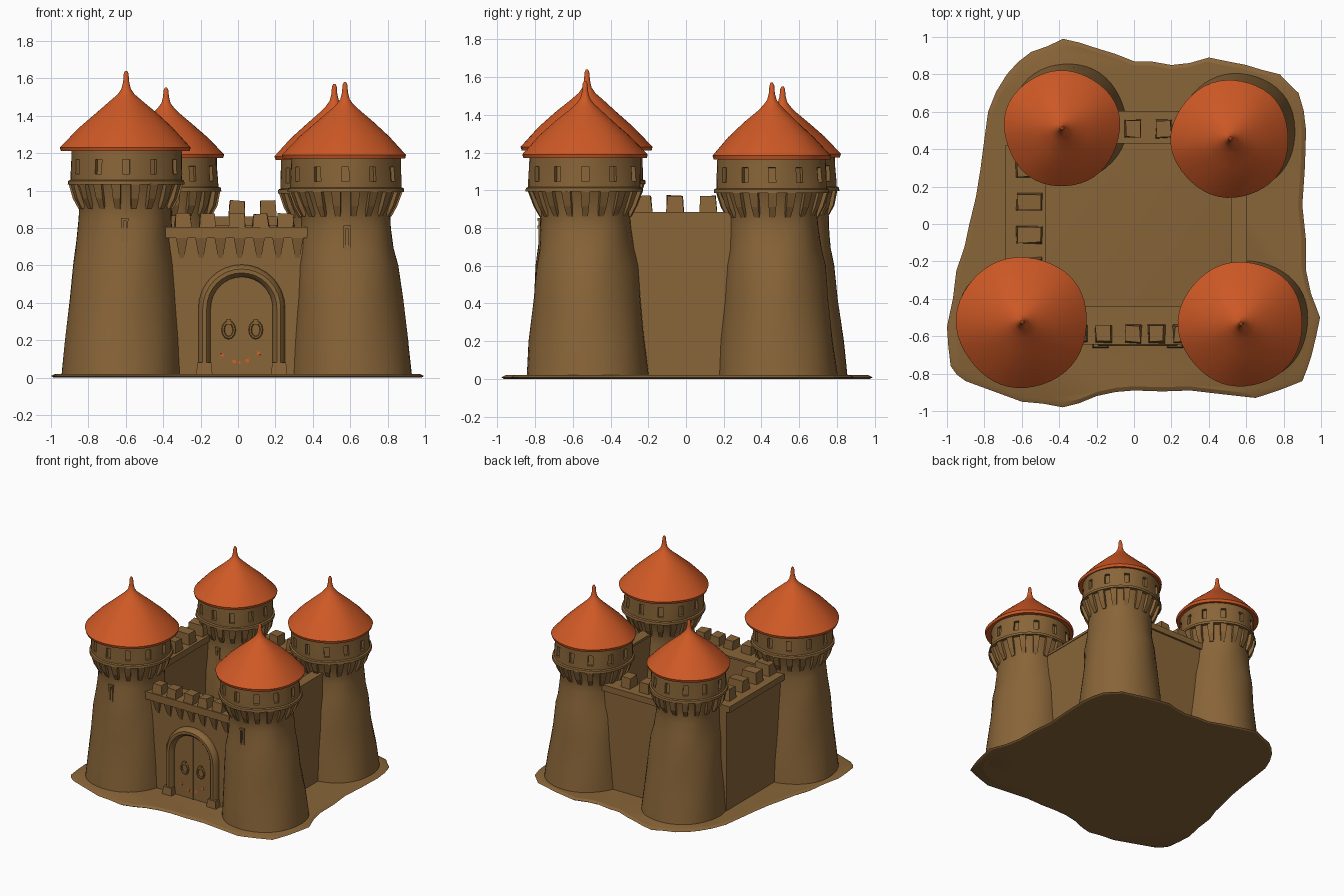
import bpy, bmesh, math, random
from mathutils import Vector

if "Cube" in bpy.data.objects:
    bpy.data.objects.remove(bpy.data.objects["Cube"])

random.seed(4)


def material(name, rgb):
    m = bpy.data.materials.new(name)
    m.diffuse_color = (*rgb, 1)
    m.use_nodes = True
    m.node_tree.nodes["Principled BSDF"].inputs["Base Color"].default_value = m.diffuse_color
    return m


STONE = material("brown stone", (0.25, 0.130, 0.040))
TILE = material("orange tile", (0.62, 0.100, 0.019))


def finish(name, bm, mat, angle=35):
    bmesh.ops.recalc_face_normals(bm, faces=bm.faces)
    me = bpy.data.meshes.new(name)
    bm.to_mesh(me)
    bm.free()
    ob = bpy.data.objects.new(name, me)
    bpy.context.collection.objects.link(ob)
    me.materials.append(mat)
    bpy.ops.object.select_all(action='DESELECT')
    ob.select_set(True)
    bpy.context.view_layer.objects.active = ob
    if angle:
        bpy.ops.object.shade_smooth_by_angle(angle=math.radians(angle))
    return ob


def loft(bm, rings):
    """Bridge closed rings of points and cap both ends; returns face rows."""
    vs = [[bm.verts.new(p) for p in r] for r in rings]
    n = len(vs[0])
    rows = [[bm.faces.new((a[i], a[(i + 1) % n], b[(i + 1) % n], b[i]))
             for i in range(n)] for a, b in zip(vs, vs[1:])]
    bm.faces.new(vs[0])
    bm.faces.new(vs[-1])
    return rows


def block(bm, lo, hi, taper=0.0, jitter=0.0):
    """Box whose top is drawn in by taper."""
    (x0, y0, z0), (x1, y1, z1) = lo, hi
    j = lambda: random.uniform(-jitter, jitter)
    rings = []
    for z, t in ((z0, 0), (z1, taper)):
        rings.append([(x + j(), y + j(), z + j()) for x, y in
                      ((x0 + t, y0 + t), (x1 - t, y0 + t),
                       (x1 - t, y1 - t), (x0 + t, y1 - t))])
    loft(bm, rings)


def ring(c, r, z, n, wobble=0.0, phase=0.0):
    pts = []
    for i in range(n):
        a = math.tau * (i - 0.5) / n
        q = r + wobble * (math.sin(3 * a + 7 * z + phase) + math.sin(5 * a - 9 * z + phase))
        pts.append((c[0] + q * math.cos(a), c[1] + q * math.sin(a), z))
    return pts


def sink(bm, faces, depth):
    """Recess faces towards the tower axis."""
    bm.normal_update()
    res = bmesh.ops.extrude_discrete_faces(bm, faces=faces)
    for f in res['faces']:
        d = f.normal.copy()
        for v in f.verts:
            v.co -= d * depth


def tower(tag, base, top, eave, apex, roof_r, base_r, neck_r, gal_r):
    n = 48
    dz = eave - 1.22
    at = lambda z: Vector(base).lerp(Vector(top), min(z / 1.1, 1))
    prof = [(0, base_r), (0.2, base_r - 0.018), (0.42, base_r - 0.042),
            (0.6, base_r * 0.35 + neck_r * 0.65), (0.73 + dz, neck_r + 0.012),
            (0.84 + dz, neck_r + 0.003), (0.92 + dz, neck_r), (1.03 + dz, gal_r - 0.012),
            (1.03 + dz, gal_r + 0.014), (1.05 + dz, gal_r + 0.012), (1.055 + dz, gal_r),
            (1.085 + dz, gal_r), (1.165 + dz, gal_r - 0.003), (1.225 + dz, gal_r - 0.003)]
    bm = bmesh.new()
    rows = loft(bm, [ring(at(z), r, z, n, 0.003, base[0] * 9) for z, r in prof])
    bm.normal_update()
    bmesh.ops.recalc_face_normals(bm, faces=bm.faces)
    # gallery windows and one arrow slit on the front of the shaft
    sink(bm, [rows[11][i] for i in range(0, n, 4)], 0.022)
    finish(tag + "_tower", bm, STONE)

    # brackets under the gallery
    bm = bmesh.new()
    c = at(1.0)
    for k in range(18):
        a = math.tau * k / 18
        u, t = Vector((math.cos(a), math.sin(a))), Vector((-math.sin(a), math.cos(a)))
        rings = []
        for z, r1, w in ((0.90, neck_r + 0.008, 0.014), (0.955, neck_r + 0.038, 0.02),
                         (1.035, gal_r + 0.008, 0.025)):
            rings.append([(*(c + u * r + t * s), z + dz) for r, s in
                          ((neck_r - 0.02, -w), (r1, -w), (r1, w), (neck_r - 0.02, w))])
        loft(bm, rings)
    finish(tag + "_brackets", bm, STONE, 0)

    # arrow slit frame
    bm = bmesh.new()
    fx, fy = at(0.78)
    yf = fy - neck_r - 0.014
    for s in (-1, 1):
        block(bm, (fx + s * 0.012 - 0.006, yf, 0.72 + dz), (fx + s * 0.012 + 0.006, yf + 0.04, 0.84 + dz))
    block(bm, (fx - 0.02, yf - 0.004, 0.835 + dz), (fx + 0.02, yf + 0.04, 0.85 + dz))
    finish(tag + "_arrow_slit", bm, STONE, 0)

    # conical roof with a drawn-out tip
    h = apex - eave
    rp = [(gal_r - 0.03, -0.005), (roof_r - 0.006, -0.012), (roof_r, 0.008),
          (roof_r * 0.72, h * 0.27), (roof_r * 0.45, h * 0.47), (roof_r * 0.24, h * 0.62),
          (0.045, h * 0.70), (0.025, h * 0.77), (0.016, h * 0.86), (0.013, h * 0.96), (0.006, h)]
    bm = bmesh.new()
    loft(bm, [ring(top, r, eave + z, n, 0.003 if r > 0.1 else 0, top[0] * 5) for r, z in rp])
    finish(tag + "_roof", bm, TILE, 50)


tower("front_left", (-0.622, -0.52), (-0.598, -0.525), 1.222, 1.64, 0.35, 0.326, 0.245, 0.298)
tower("front_right", (0.61, -0.52), (0.572, -0.535), 1.182, 1.58, 0.333, 0.325, 0.238, 0.298)
tower("back_left", (-0.355, 0.54), (-0.385, 0.512), 1.185, 1.55, 0.31, 0.318, 0.235, 0.28)
tower("back_right", (0.55, 0.49), (0.515, 0.455), 1.175, 1.57, 0.315, 0.318, 0.236, 0.292)

# uneven ground slab
outline = [(-.38, .99), (-.2, .94), (0, .87), (.2, .85), (.4, .89), (.6, .85), (.78, .80),
           (.88, .70), (.92, .5), (.90, .1), (.92, -.25), (.995, -.5), (.95, -.7), (.9, -.84),
           (.65, -.93), (.3, -.89), (0, -.89), (-.2, -.92), (-.38, -.98), (-.6, -.95), (-.9, -.84),
           (-.98, -.76), (-1, -.55), (-.95, -.25), (-.88, 0), (-.82, .3), (-.78, .6), (-.68, .8),
           (-.55, .92)]
edge = []
for p, q in zip(outline, outline[1:] + outline[:1]):
    m = (Vector(p) + Vector(q)) / 2 * random.uniform(0.985, 1.01)
    edge += [p, (max(m.x, -1), m.y)]
bm = bmesh.new()
loft(bm, [[(x * s, y * s, z) for x, y in edge] for s, z in ((0.985, 0), (1, 0.008), (0.975, 0.02))])
finish("ground_slab", bm, STONE, 25)


def wall(name, lo, hi, ledge, merlons):
    bm = bmesh.new()
    block(bm, (*lo, 0), (*hi[:2], hi[2]))
    for a, b in ledge:
        block(bm, a, b)
    for a, b in merlons:
        block(bm, a, b, 0.006, 0.005)
    finish(name, bm, STONE, 0)


# curtain walls with ledges and merlons
wall("front_wall", (-0.45, -0.605), (0.45, -0.45, 0.795),
     [((-0.42, -0.645, 0.745), (0.42, -0.6, 0.80)), ((-0.42, -0.645, 0.79), (0.42, -0.44, 0.805))],
     [((x, -0.635, 0.80), (x + 0.09, -0.54, 0.875)) for x in (-0.34, -0.21, -0.05, 0.075, 0.21)])
wall("back_wall", (-0.3, 0.44), (0.45, 0.59, 0.85),
     [((-0.25, 0.43, 0.81), (0.40, 0.605, 0.86))],
     [((x, 0.46, 0.85), (x + 0.09, 0.56, 0.945)) for x in (-0.05, 0.115)])
wall("left_wall", (-0.66, -0.45), (-0.49, 0.42, 0.87),
     [((-0.69, -0.40, 0.83), (-0.47, 0.42, 0.88))],
     [((-0.63, y, 0.87), (-0.49, y + 0.095, 0.97)) for y in (-0.275, -0.105, 0.07, 0.245)])
wall("right_wall", (0.53, -0.45), (0.60, 0.42, 0.88), [((0.52, -0.4, 0.865), (0.605, 0.4, 0.885))], [])

# wedge brackets below the front ledge
bm = bmesh.new()
for k in range(7):
    x = -0.30 + k * 0.103
    loft(bm, [[(x + a * w, y, z) for a, y in ((-1, -0.59), (-1, yf), (1, yf), (1, -0.59))]
              for z, yf, w in ((0.64, -0.608, 0.012), (0.75, -0.64, 0.032))])
finish("wall_brackets", bm, STONE, 0)


# arched gate
GX = 0.02


def arch_path(half, spring, rise, n=16):
    pts = [(GX - half, 0.01)]
    pts += [(GX - half * math.cos(math.pi * i / n), spring + rise * math.sin(math.pi * i / n))
            for i in range(n + 1)]
    return pts + [(GX + half, 0.01)]


bm = bmesh.new()
section = [(0.034 * math.cos(math.tau * i / 10), 0.05 * math.sin(math.tau * i / 10)) for i in range(10)]
path = [Vector(p) for p in arch_path(0.198, 0.37, 0.20)]
rings = []
for i, p in enumerate(path):
    d = (path[min(i + 1, len(path) - 1)] - path[max(i - 1, 0)]).normalized()
    nrm = Vector((-d.y, d.x))
    rings.append([(p.x + nrm.x * a, -0.605 + b, p.y + nrm.y * a) for a, b in section])
loft(bm, rings)
for s in (-1, 1):
    block(bm, (GX + s * 0.2 - 0.045, -0.665, 0), (GX + s * 0.2 + 0.045, -0.6, 0.08), 0.008)
finish("gate_arch", bm, STONE, 45)

bm = bmesh.new()
door = arch_path(0.18, 0.37, 0.18)
loft(bm, [[(x, y, z) for x, z in door] for y in (-0.59, -0.613)])
block(bm, (GX - 0.006, -0.619, 0.02), (GX + 0.006, -0.61, 0.53))
finish("gate_door", bm, STONE, 0)

# door knocker rings
for side, x in (("left", -0.05), ("right", 0.095)):
    bm = bmesh.new()
    n, m = 12, 6
    vs = [[bm.verts.new((x + (0.030 + 0.009 * math.cos(b)) * math.cos(a),
                         -0.618 + 0.009 * math.sin(b),
                         0.255 + (0.042 + 0.009 * math.cos(b)) * math.sin(a)))
           for b in (math.tau * j / m for j in range(m))]
          for a in (math.tau * i / n for i in range(n))]
    for i in range(n):
        for j in range(m):
            p, q = vs[i], vs[(i + 1) % n]
            bm.faces.new((p[j], q[j], q[(j + 1) % m], p[(j + 1) % m]))
    block(bm, (x - 0.012, -0.628, 0.285), (x + 0.012, -0.61, 0.312))
    finish(side + "_door_ring", bm, STONE, 40)

# small orange flecks at the foot of the door
bm = bmesh.new()
for x, z in ((-0.085, 0.12), (-0.02, 0.085), (0.015, 0.08), (0.05, 0.09), (0.11, 0.13)):
    block(bm, (x - 0.01, -0.617, z - 0.008), (x + 0.01, -0.611, z + 0.008), 0.002, 0.001)
finish("door_flecks", bm, TILE, 0)
